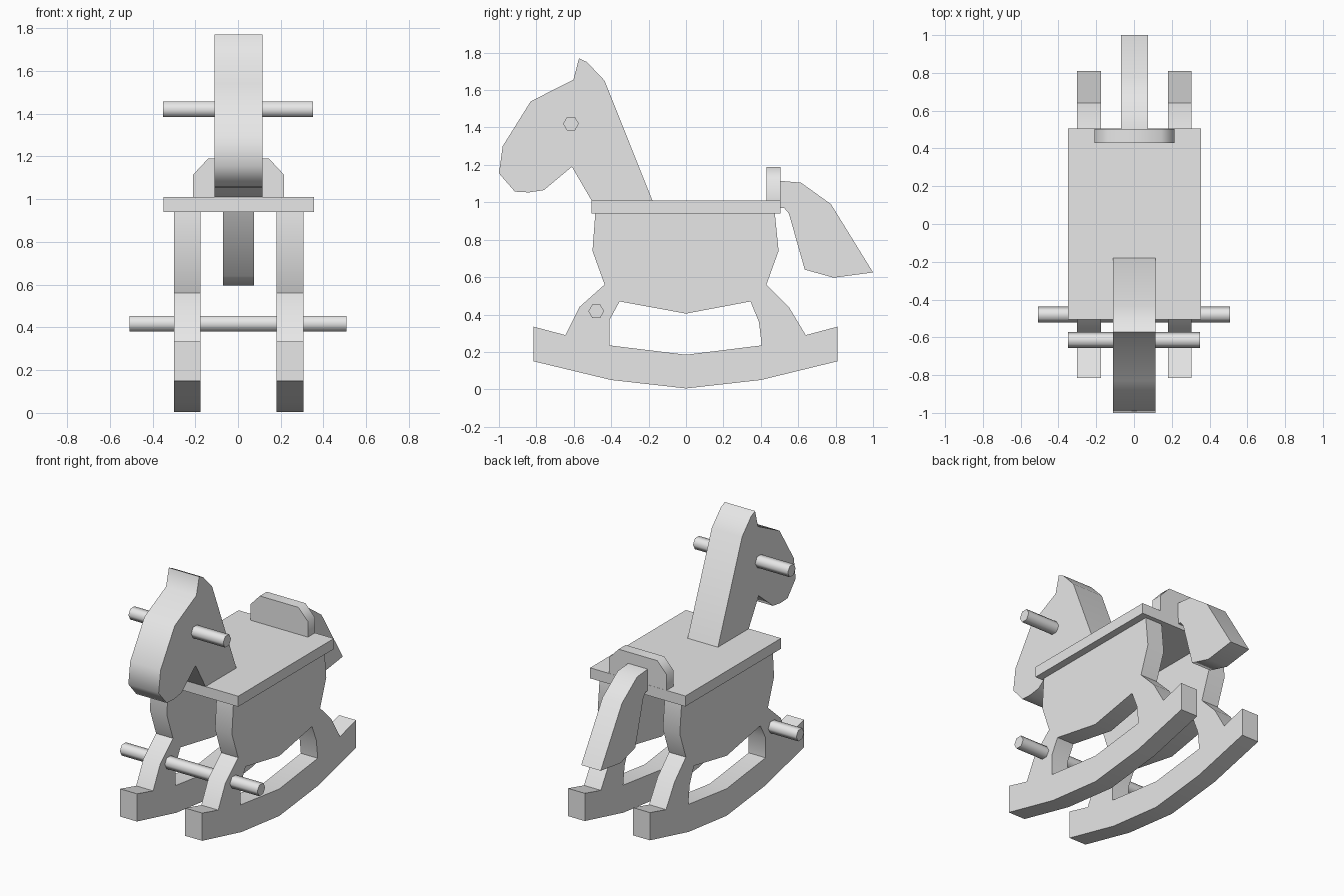
import bpy, bmesh, math
from mathutils import Matrix

cube = bpy.data.objects.get("Cube")
if cube:
    bpy.data.objects.remove(cube, do_unlink=True)

grey = bpy.data.materials.new("plain_grey")
grey.use_nodes = True
grey.diffuse_color = (0.8, 0.8, 0.8, 1)
grey.node_tree.nodes["Principled BSDF"].inputs["Base Color"].default_value = (0.8, 0.8, 0.8, 1)

# Profile planes: SIDE maps (y, z) and extrudes along x, FRONT maps (x, z) and extrudes along y
SIDE = Matrix(((0, 0, 1, 0), (1, 0, 0, 0), (0, 1, 0, 0), (0, 0, 0, 1)))
FRONT = Matrix.Rotation(math.pi / 2, 4, 'X')


def board(name, loops, width, centre=(0, 0, 0), plane=SIDE):
    """Cut a board of the given width from an outline, with any further loops as holes."""
    curve = bpy.data.curves.new(name, 'CURVE')
    curve.dimensions = '2D'
    curve.fill_mode = 'BOTH'
    curve.extrude = width / 2
    for points in loops:
        spline = curve.splines.new('POLY')
        spline.points.add(len(points) - 1)
        for p, (u, v) in zip(spline.points, points):
            p.co = (u, v, 0, 1)
        spline.use_cyclic_u = True
    temp = bpy.data.objects.new(name + "_outline", curve)
    bpy.context.collection.objects.link(temp)
    graph = bpy.context.evaluated_depsgraph_get()
    mesh = bpy.data.meshes.new_from_object(temp.evaluated_get(graph))
    bpy.data.objects.remove(temp, do_unlink=True)
    bpy.data.curves.remove(curve)

    mesh.transform(Matrix.Translation(centre) @ plane)
    bm = bmesh.new()
    bm.from_mesh(mesh)
    bmesh.ops.remove_doubles(bm, verts=bm.verts, dist=0.0005)
    bmesh.ops.dissolve_limit(bm, angle_limit=0.01, verts=bm.verts, edges=bm.edges)
    bmesh.ops.recalc_face_normals(bm, faces=bm.faces)
    bm.to_mesh(mesh)
    bm.free()
    mesh.materials.clear()
    mesh.materials.append(grey)
    mesh.shade_smooth()
    mesh.set_sharp_from_angle(angle=math.radians(61))
    mesh.name = name
    obj = bpy.data.objects.new(name, mesh)
    bpy.context.collection.objects.link(obj)
    return obj


def peg(name, y, z, length):
    """Six-sided rod running across the model."""
    ring = [(0.042 * math.cos(i * math.pi / 3), 0.042 * math.sin(i * math.pi / 3)) for i in range(6)]
    return board(name, [ring], length, (0, y, z))


# Side panels: legs, body and rocker in one board with an opening
panel = [(0, 0.005), (0.4, 0.05), (0.81, 0.15), (0.81, 0.335), (0.64, 0.29), (0.55, 0.44),
         (0.43, 0.56), (0.495, 0.74), (0.475, 0.94), (-0.485, 0.94), (-0.5, 0.74),
         (-0.435, 0.56), (-0.57, 0.44), (-0.645, 0.29), (-0.815, 0.335), (-0.815, 0.15),
         (-0.4, 0.05)]
opening = [(0, 0.185), (0.405, 0.235), (0.39, 0.36), (0.345, 0.47), (0, 0.405),
           (-0.355, 0.47), (-0.41, 0.37), (-0.41, 0.235)]
for side, x in (("left", 0.243), ("right", -0.238)):
    board(side + "_side_panel", [panel, opening], 0.125, (x, 0, 0))

# Seat and backrest
board("seat", [[(-0.505, 0.94), (0.505, 0.94), (0.505, 1.01), (-0.505, 1.01)]], 0.704, (0.003, 0, 0))
board("backrest", [[(-0.21, 1.01), (0.215, 1.01), (0.215, 1.115), (0.145, 1.19),
                    (-0.14, 1.19), (-0.21, 1.115)]], 0.074, (0, 0.467, 0), FRONT)

# Head and neck
board("head", [[(-0.18, 1.01), (-0.435, 1.65), (-0.53, 1.75), (-0.572, 1.77), (-0.602, 1.655),
                (-0.83, 1.54), (-0.98, 1.3), (-1, 1.155), (-0.915, 1.057), (-0.84, 1.053),
                (-0.76, 1.065), (-0.61, 1.19), (-0.505, 1.01)]], 0.224, (0.002, 0, 0))

# Tail
board("tail", [[(0.5, 1.115), (0.615, 1.105), (0.775, 0.99), (1, 0.625), (0.79, 0.597),
                (0.635, 0.64), (0.55, 0.94), (0.525, 0.97), (0.5, 0.97)]], 0.144, (0.002, 0, 0))

# Hand and foot bars
peg("hand_bar", -0.615, 1.42, 0.7)
peg("foot_bar", -0.48, 0.418, 1.015)
